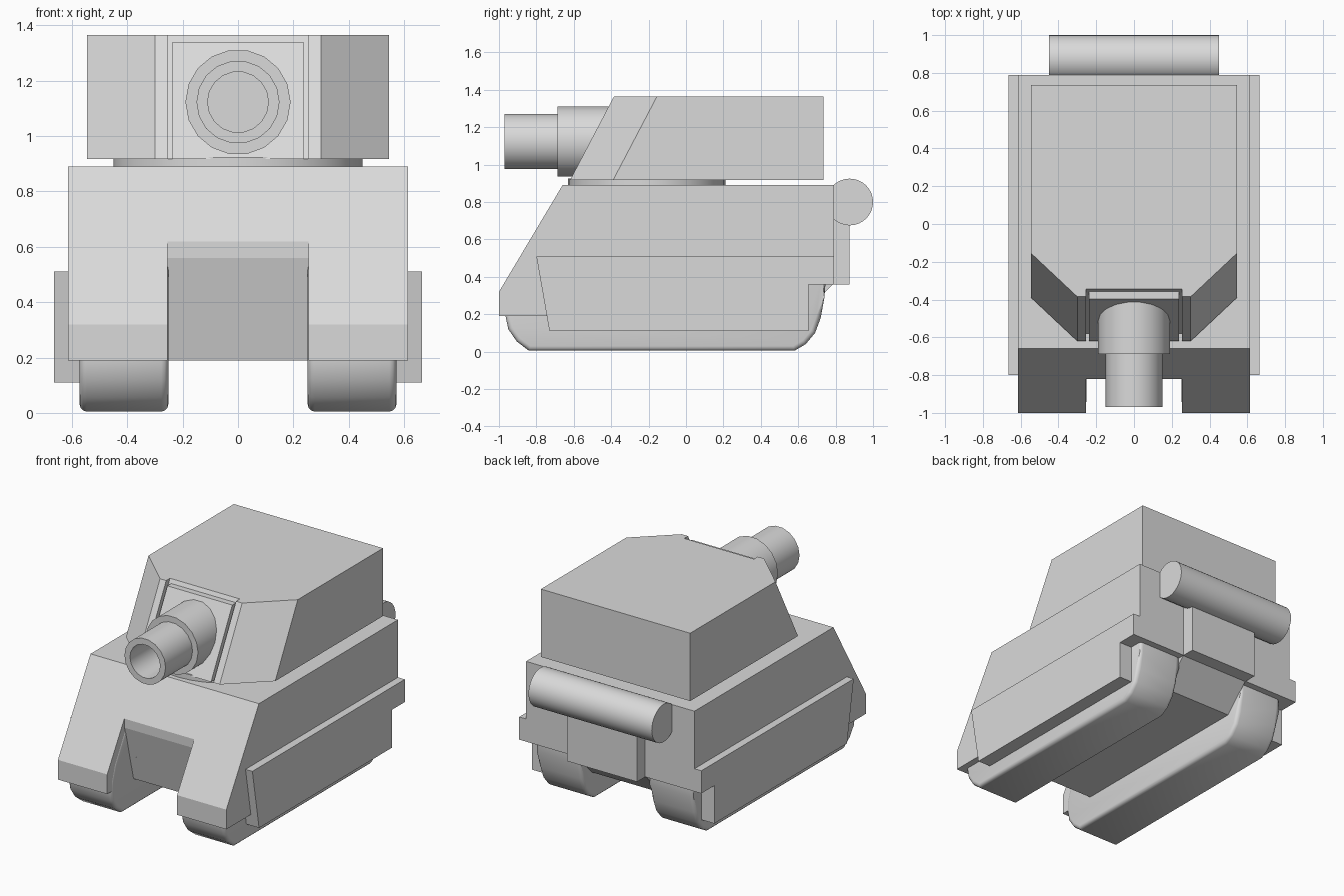
import bpy, bmesh, math

cube = bpy.data.objects.get("Cube")
if cube:
    bpy.data.objects.remove(cube, do_unlink=True)

grey = bpy.data.materials.new("plain grey")
grey.use_nodes = True
GREY = (0.7, 0.7, 0.7, 1)
grey.diffuse_color = GREY
next(n for n in grey.node_tree.nodes if n.type == 'BSDF_PRINCIPLED').inputs["Base Color"].default_value = GREY


def finish(name, bm, smooth=None):
    bmesh.ops.recalc_face_normals(bm, faces=bm.faces[:])
    mesh = bpy.data.meshes.new(name)
    bm.to_mesh(mesh)
    bm.free()
    mesh.materials.append(grey)
    ob = bpy.data.objects.new(name, mesh)
    bpy.context.collection.objects.link(ob)
    bpy.ops.object.select_all(action='DESELECT')
    bpy.context.view_layer.objects.active = ob
    ob.select_set(True)
    if smooth:
        bpy.ops.object.shade_smooth_by_angle(angle=math.radians(smooth))
    return ob


def loft(name, bottom, top, smooth=None, bevel=0):
    """Solid between two matching outlines, with optional rounded rims."""
    bm = bmesh.new()
    a = [bm.verts.new(p) for p in bottom]
    b = [bm.verts.new(p) for p in top]
    n = len(a)
    caps = [bm.faces.new(a), bm.faces.new(b)]
    for i in range(n):
        j = (i + 1) % n
        bm.faces.new((a[i], a[j], b[j], b[i]))
    if bevel:
        rims = [e for f in caps for e in f.edges]
        bmesh.ops.bevel(bm, geom=rims, offset=bevel, segments=3, profile=0.5, affect='EDGES')
    return finish(name, bm, smooth)


def prism(name, profile, x0, x1, **kw):
    """Side profile of (y, z) points extruded across x."""
    return loft(name, [(x0, y, z) for y, z in profile], [(x1, y, z) for y, z in profile], **kw)


def cut(target, cutter):
    mod = target.modifiers.new("cut", 'BOOLEAN')
    mod.operation = 'DIFFERENCE'
    mod.solver = 'EXACT'
    mod.object = cutter
    bpy.context.view_layer.objects.active = target
    bpy.ops.object.modifier_apply(modifier="cut")
    bpy.data.objects.remove(cutter, do_unlink=True)


def lathe_y(name, profile, z, sides):
    """Solid of revolution about a y axis from (radius, y) points."""
    bm = bmesh.new()
    rings = []
    for r, y in profile:
        rings.append([bm.verts.new((r * math.sin(2 * math.pi * (i + .5) / sides), y,
                                    z + r * math.cos(2 * math.pi * (i + .5) / sides)))
                      for i in range(sides)])
    for a, b in zip(rings, rings[1:]):
        for i in range(sides):
            j = (i + 1) % sides
            bm.faces.new((a[i], a[j], b[j], b[i]))
    bm.faces.new(rings[0])
    bm.faces.new(rings[-1])
    return finish(name, bm, 40)


# Upper hull with the front opening between the tracks
hull = prism("hull", [(-1, .19), (-1, .32), (-.66, .89), (.79, .89), (.79, .36),
                      (-.73, .36), (-.73, .19)], -.615, .615)
cut(hull, prism("opening_cutter", [(-1.2, .05), (-1.2, .62), (-.82, .62), (-.82, .56),
                                   (-.73, .19), (-.696, .05)], -.255, .255))

# Lower hull between the tracks
prism("belly", [(-.7714, .36), (-.73, .19), (.62, .19), (.785, .36)], -.255, .255)

# Tracks and side skirts
TRACK = [(-.93, .36), (-.965, .25), (-.965, .19), (-.95, .12), (-.905, .055), (-.84, .005),
         (.58, .005), (.64, .04), (.69, .1), (.72, .18), (.74, .29), (.75, .42), (.7, .55), (-.82, .55)]
SKIRT = [(-.8, .51), (-.73, .11), (.655, .11), (.655, .36), (.79, .36), (.79, .51)]
for side, s in (("left", 1), ("right", -1)):
    prism(side + "_track", TRACK, s * .252, s * .572, smooth=40, bevel=.025)
    prism(side + "_skirt", SKIRT, s * .57, s * .665)

# Rear box and the drum above it
prism("rear_box", [(.78, .36), (.875, .36), (.875, .8), (.78, .8)], -.255, .255)
ring = [(.875 + .125 * math.cos(math.pi * i / 16), .8 + .125 * math.sin(math.pi * i / 16))
        for i in range(32)]
prism("rear_drum", ring, -.45, .45, smooth=40)

# Turret ring
circle = [(.45 * math.cos(math.pi * i / 16), -.21 + .42 * math.sin(math.pi * i / 16)) for i in range(32)]
loft("turret_ring", [(x, y, .885) for x, y in circle], [(x, y, .925) for x, y in circle], smooth=40)

# Turret with raked front and a slot for the gun plate
LEAN = .235
outline = [(-.3, -.62), (.3, -.62), (.545, -.39), (.545, .735), (-.545, .735), (-.545, -.39)]
turret = loft("turret", [(x, y, .917) for x, y in outline],
              [(x, y + (LEAN if y < 0 else 0), 1.365) for x, y in outline])


def raked(z, offset=0):
    return -.62 + offset + LEAN * (z - .917) / .448


def raked_slab(z0, z1, front, back):
    return [(raked(z0, front), z0), (raked(z0, back), z0), (raked(z1, back), z1), (raked(z1, front), z1)]


cut(turret, prism("slot_cutter", raked_slab(.8, 1.5, -.1, .04), -.255, .255))
prism("gun_plate", raked_slab(.917, 1.34, 0, .06), -.237, .237)

# Gun sleeve and hollow barrel
lathe_y("gun_barrel", [(.11, -.72), (.11, -.97), (.15, -.97), (.15, -.688), (.19, -.688), (.19, -.3)],
        1.123, 18)
